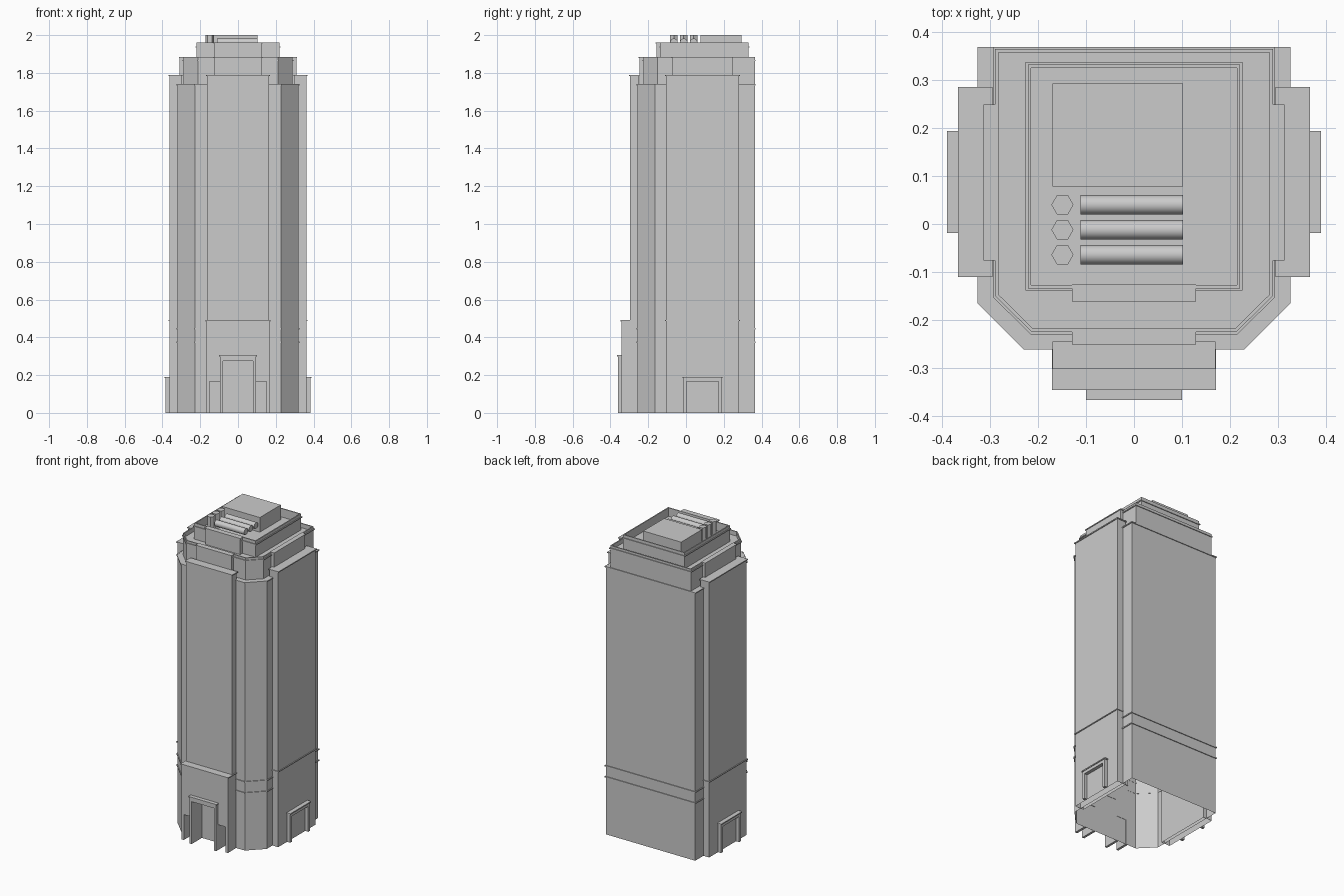
import bpy, bmesh, math
from mathutils import Vector, Matrix

if "Cube" in bpy.data.objects:
    bpy.data.objects.remove(bpy.data.objects["Cube"])


def finish(name, bm):
    me = bpy.data.meshes.new(name)
    bm.to_mesh(me)
    bm.free()
    ob = bpy.data.objects.new(name, me)
    bpy.context.collection.objects.link(ob)
    return ob


def sym(half):
    """Mirror a right-hand half outline (front to back) into a closed one."""
    return half + [(-x, y) for x, y in reversed(half)]


def rect(x0, x1, y0, y1):
    return [(x0, y0), (x1, y0), (x1, y1), (x0, y1)]


def offset(pts, d):
    """Mitred offset of a counter-clockwise outline; positive d grows it."""
    out = []
    for i, p in enumerate(pts):
        p = Vector(p)
        a = (p - Vector(pts[i - 1])).normalized()
        b = (Vector(pts[(i + 1) % len(pts)]) - p).normalized()
        na, nb = Vector((a.y, -a.x)), Vector((b.y, -b.x))
        out.append(tuple(p + (na + nb) * d / (1 + na.dot(nb))))
    return out


def prism(name, pts, z0, z1, bottom=True, matrix=None):
    bm = bmesh.new()
    lo = [bm.verts.new((x, y, z0)) for x, y in pts]
    hi = [bm.verts.new((x, y, z1)) for x, y in pts]
    n = len(pts)
    for i in range(n):
        j = (i + 1) % n
        bm.faces.new((lo[i], lo[j], hi[j], hi[i]))
    bm.faces.new(hi)
    if bottom:
        bm.faces.new(lo[::-1])
    if matrix:
        bm.transform(matrix)
    bmesh.ops.recalc_face_normals(bm, faces=bm.faces)
    return finish(name, bm)


def ring(name, pts, d_out, d_in, z0, z1):
    bm = bmesh.new()
    loops = [[bm.verts.new((x, y, z)) for x, y in offset(pts, d)]
             for d, z in ((d_out, z0), (d_out, z1), (d_in, z1), (d_in, z0))]
    n = len(pts)
    for k in range(4):
        a, b = loops[k], loops[(k + 1) % 4]
        for i in range(n):
            j = (i + 1) % n
            bm.faces.new((a[i], a[j], b[j], b[i]))
    return finish(name, bm)


# Elevation profiles (horizontal, height) extruded along y or x
def along_y(name, prof, y0, y1):
    m = Matrix(((1, 0, 0, 0), (0, 0, 1, 0), (0, 1, 0, 0), (0, 0, 0, 1)))
    return prism(name, prof, y0, y1, True, m)


def along_x(name, prof, x0, x1):
    m = Matrix(((0, 0, 1, 0), (1, 0, 0, 0), (0, 1, 0, 0), (0, 0, 0, 1)))
    return prism(name, prof, x0, x1, True, m)


def portal(c, w, h, iw, ih):
    return [(c - w, 0), (c - iw, 0), (c - iw, ih), (c + iw, ih),
            (c + iw, 0), (c + w, 0), (c + w, h), (c - w, h)]


# Main shaft with chamfered front corners, open underneath
core = sym([(0.228, -0.256), (0.321, -0.163), (0.321, 0.364)])
prism("main_shaft", core, 0, 1.74, bottom=False)
for i, z in enumerate((0.37, 0.442, 1.734)):
    ring(f"shaft_ledge_{i}", core, 0.005, -0.001, z, z + 0.007)

# Side bays with ledges, caps and portals
for s, side in ((1, "right"), (-1, "left")):
    bay = rect(*sorted((s * 0.30, s * 0.362)), -0.105, 0.28)
    prism(f"{side}_bay", bay, 0, 1.79, bottom=False)
    ring(f"{side}_bay_ledge", bay, 0.005, -0.001, 0.487, 0.493)
    ring(f"{side}_bay_cap", bay, 0.005, -0.001, 1.783, 1.79)
    xs = sorted((s * 0.362, s * 0.384))
    along_x(f"{side}_portal", portal(0.0875, 0.101, 0.185, 0.084, 0.165), *xs)
    xs = sorted((s * 0.362, s * 0.389))
    along_x(f"{side}_portal_cap",
            [(-0.019, 0.184), (0.194, 0.184), (0.194, 0.191), (-0.019, 0.191)], *xs)

# Front bay, entrance block with stepped opening, and door surround
front_bay = rect(-0.165, 0.165, -0.297, -0.25)
prism("front_bay", front_bay, 0.40, 1.79)
ring("front_bay_cap", front_bay, 0.005, -0.001, 1.783, 1.79)
block = [(0.08, 0.275), (0.08, 0.165), (0.15, 0.165), (0.15, 0), (0.166, 0), (0.166, 0.484)]
along_y("entrance_block", block + [(-x, z) for x, z in reversed(block)], -0.341, -0.254)
prism("entrance_cap", rect(-0.171, 0.171, -0.346, -0.254), 0.484, 0.491)
along_y("door_surround", portal(0, 0.095, 0.299, 0.08, 0.275), -0.361, -0.256)
prism("door_cap", rect(-0.1, 0.1, -0.366, -0.30), 0.299, 0.306)


# Setback tiers: walls, recessed roof, parapet and ledge
def tier(name, pts, z0, roof, ledge, top):
    prism(name + "_walls", pts, z0, roof, bottom=False)
    ring(name + "_parapet", pts, 0, -0.007, roof - 0.002, top)
    ring(name + "_ledge", pts, 0.005, -0.001, ledge, ledge + 0.007)


lower = sym([(0.128, -0.225), (0.213, -0.225), (0.289, -0.15), (0.289, 0.364)])
tier("lower_tier", lower, 1.73, 1.855, 1.862, 1.883)
upper = sym([(0.128, -0.134), (0.221, -0.134), (0.221, 0.332)])
tier("upper_tier", upper, 1.85, 1.905, 1.934, 1.96)

# Raised pilaster bays on the tiers
for name, pts, z0, z1 in (
        ("lower_front_bay", rect(-0.125, 0.125, -0.247, -0.221), 1.74, 1.885),
        ("lower_right_bay", rect(0.286, 0.309, -0.072, 0.245), 1.74, 1.885),
        ("lower_left_bay", rect(-0.309, -0.286, -0.072, 0.245), 1.74, 1.885),
        ("upper_front_bay", rect(-0.125, 0.125, -0.157, -0.13), 1.85, 1.962)):
    prism(name, pts, z0, z1)
    ring(name + "_cap", pts, 0.004, -0.001, z1 - 0.006, z1)

# Rooftop plant: machine room, three tanks and three hexagonal vents
prism("machine_room", rect(-0.17, 0.102, 0.078, 0.293), 1.9, 2.0)
for i, y in enumerate((0.04, -0.012, -0.064)):
    bpy.ops.mesh.primitive_cylinder_add(vertices=24, radius=0.02, depth=0.213,
                                        location=(-0.0045, y, 1.962),
                                        rotation=(0, math.pi / 2, 0))
    bpy.context.object.name = f"roof_tank_{i}"
    bpy.ops.object.shade_smooth_by_angle()
    hexa = [(-0.149 + 0.023 * math.cos(k * math.pi / 3),
             y + 0.023 * math.sin(k * math.pi / 3)) for k in range(6)]
    prism(f"roof_vent_{i}", hexa, 1.9, 2.0)
